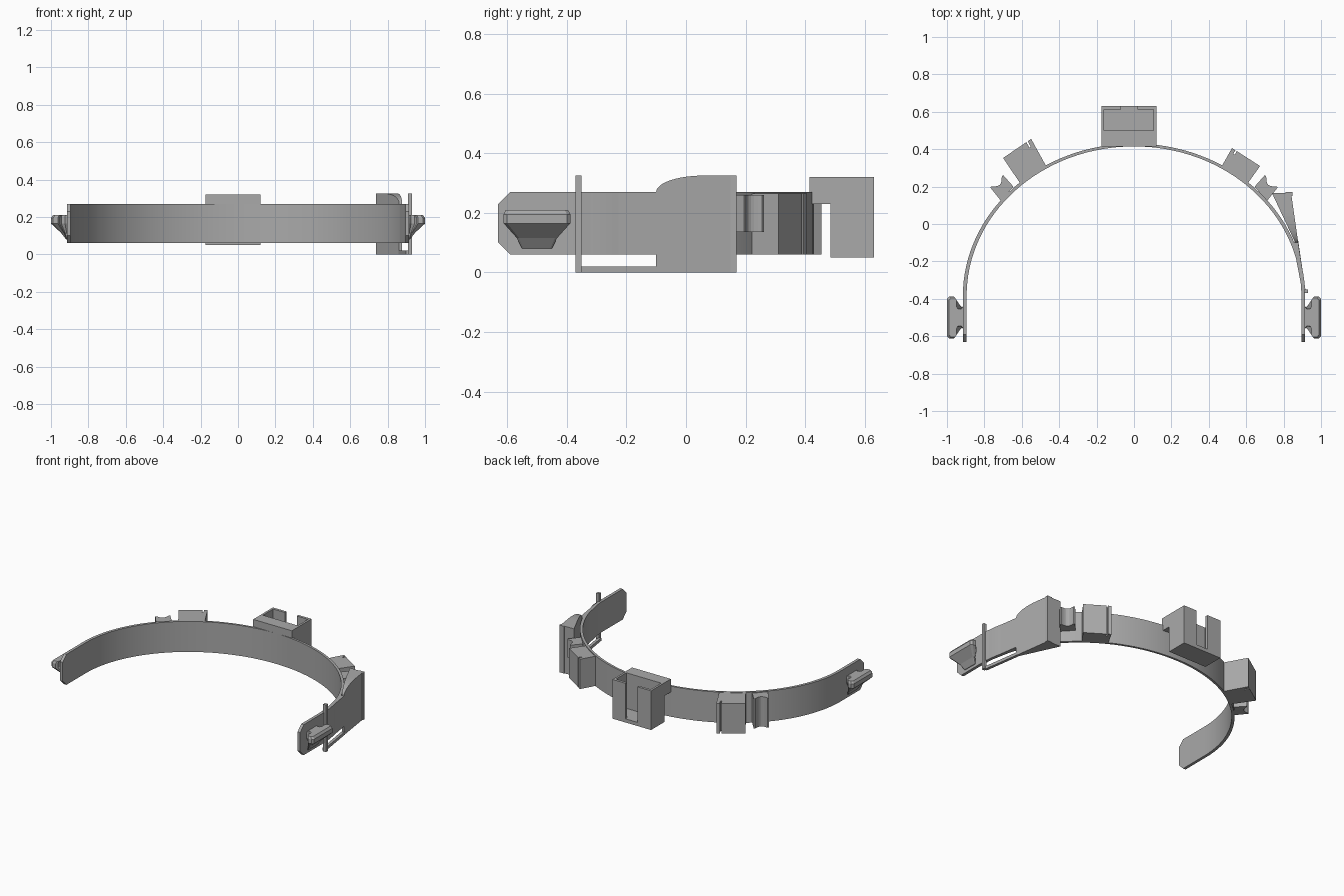
import bpy, bmesh, math
from mathutils import Vector

cube = bpy.data.objects.get("Cube")
if cube:
    bpy.data.objects.remove(cube)

grey = bpy.data.materials.new("plain grey")
grey.use_nodes = True
COLOUR = (0.4, 0.4, 0.4, 1)
grey.diffuse_color = COLOUR
grey.node_tree.nodes["Principled BSDF"].inputs["Base Color"].default_value = COLOUR


def finish(name, bm, smooth=False):
    bmesh.ops.recalc_face_normals(bm, faces=bm.faces)
    mesh = bpy.data.meshes.new(name)
    bm.to_mesh(mesh)
    bm.free()
    mesh.materials.append(grey)
    obj = bpy.data.objects.new(name, mesh)
    bpy.context.collection.objects.link(obj)
    if smooth:
        bpy.ops.object.select_all(action='DESELECT')
        obj.select_set(True)
        bpy.context.view_layer.objects.active = obj
        bpy.ops.object.shade_smooth_by_angle(angle=math.radians(30))
    return obj


def loft(name, rings, closed=True, smooth=False):
    """Skin equal rings of points and cap both ends."""
    bm = bmesh.new()
    rows = [[bm.verts.new(p) for p in ring] for ring in rings]
    n = len(rows[0])
    for a, b in zip(rows, rows[1:]):
        for i in range(n):
            j = (i + 1) % n
            bm.faces.new((a[i], a[j], b[j], b[i]))
    bm.faces.new(rows[0])
    bm.faces.new(rows[-1])
    return finish(name, bm, smooth)


def prism(name, outline, z0, z1):
    return loft(name, [[(x, y, z) for x, y in outline] for z in (z0, z1)])


def block(name, x0, x1, y0, y1, z0, z1):
    return prism(name, [(x0, y0), (x1, y0), (x1, y1), (x0, y1)], z0, z1)


# Curved band with straight, chamfered ends
LOW, HIGH, CY = 0.06, 0.27, -0.385


def section(outer, inner, cut=0):
    lo, hi = LOW + cut, HIGH - cut
    return [(*outer, lo), (*outer, hi), (*inner, hi), (*inner, lo)]


def straight(side, y, cut=0):
    return section((side * 0.915, y), (side * 0.895, y), cut)


rings = [straight(1, -0.63, 0.04), straight(1, -0.59)]
for i in range(65):
    t = math.pi * i / 64
    c, s = math.cos(t), math.sin(t)
    rings.append(section((0.915 * c, CY + 0.815 * s), (0.895 * c, CY + 0.8 * s)))
rings += [straight(-1, -0.59), straight(-1, -0.63, 0.04)]
loft("curved_band", rings, smooth=True)

# T-shaped hooks on both ends, tapering to the band underneath
HOOK_Y = -0.5
half = [(0.91, 0.065), (0.925, 0.048), (0.945, 0.05), (0.953, 0.062), (0.953, 0.1),
        (0.963, 0.112), (0.988, 0.112), (1.0, 0.1)]
tee = half + [(x, -y) for x, y in reversed(half)]
for side, label in ((1, "left"), (-1, "right")):
    def ring(z, reach, spread):
        return [(side * (0.91 + (x - 0.91) * reach), HOOK_Y + y * spread, z) for x, y in tee]
    loft(label + "_hook", [ring(0.08, 0.1, 0.45), ring(0.115, 0.4, 0.6), ring(0.165, 1, 1),
                           ring(0.195, 1, 1), ring(0.21, 0.88, 0.93)])

# Rear holder: open pocket with a slot in its back wall, joined by a high shelf
block("holder_shelf", -0.175, 0.12, 0.415, 0.5, 0.23, 0.32)
block("holder_inner_wall", -0.175, 0.12, 0.485, 0.5, 0.05, 0.23)
block("holder_floor", -0.175, 0.12, 0.5, 0.63, 0.05, 0.075)
block("holder_right_wall", -0.175, -0.16, 0.5, 0.63, 0.075, 0.32)
block("holder_left_wall", 0.105, 0.12, 0.5, 0.63, 0.075, 0.32)
block("holder_back_wall_right", -0.16, -0.07, 0.612, 0.63, 0.075, 0.32)
block("holder_back_wall_left", 0.02, 0.105, 0.612, 0.63, 0.075, 0.32)


def side_box(name, inner_a, outer_a, outer_b, inner_b, z0, z1, groove):
    """Box on the band; a groove runs up its outer face near end a."""
    ia, oa, ob, ib = map(Vector, (inner_a, outer_a, outer_b, inner_b))
    outline = [ib, ia, oa]
    if groove:
        g0, g1 = oa.lerp(ob, 0.12), oa.lerp(ob, 0.17)
        depth = (ia - oa) * 0.2
        outline += [g0, g0 + depth, g1 + depth, g1]
    prism(name, outline + [ob], z0, z1)


# Large and small boxes on each flank
side_box("right_large_box", (-0.47, 0.31), (-0.55, 0.455), (-0.70, 0.353), (-0.61, 0.22),
         0.06, 0.268, True)
side_box("left_large_box", (0.47, 0.31), (0.524, 0.406), (0.674, 0.31), (0.61, 0.22),
         0.06, 0.265, True)


def clip(name, side, z0, z1):
    # small clip with a hollowed outer face
    ia, oa, ob, ib = (Vector(p) for p in ((0.645, 0.2), (0.70, 0.262), (0.768, 0.195), (0.712, 0.125)))
    hollow = []
    for i in range(9):
        f = i / 8
        hollow.append(oa.lerp(ob, 0.1 + 0.8 * f) + (ia - oa) * 0.3 * math.sin(math.pi * f))
    prism(name, [(side * p.x, p.y) for p in [ib, ia, oa] + hollow + [ob]], z0, z1)


clip("right_small_clip", -1, 0.06, 0.265)
clip("left_small_clip", 1, 0.135, 0.26)

# Left wedge with a rounded upper front corner
profile = [(0.165, 0), (0.165, 0.325)]
for i in range(13):
    t = math.pi / 2 * i / 12
    profile.append((0.06 - 0.16 * math.sin(t), 0.27 + 0.055 * math.cos(t)))
profile.append((-0.1, 0))


def slanted(start, end):
    return [(start + (end - start) * (0.165 - y) / 0.265, y, z) for y, z in profile]


loft("left_wedge", [slanted(0.738, 0.862), slanted(0.84, 0.878)])
block("wedge_lip", 0.81, 0.847, 0.15, 0.17, 0, 0.325)

# Thin plate, lower rail and post in front of the wedge
prism("left_side_plate", [(0.85, -0.1), (0.878, -0.1), (0.918, -0.36), (0.9, -0.36)], 0.06, 0.27)
prism("lower_rail", [(0.858, -0.09), (0.878, -0.09), (0.918, -0.36), (0.898, -0.36)], 0, 0.02)
block("front_post", 0.908, 0.93, -0.37, -0.35, 0, 0.325)
